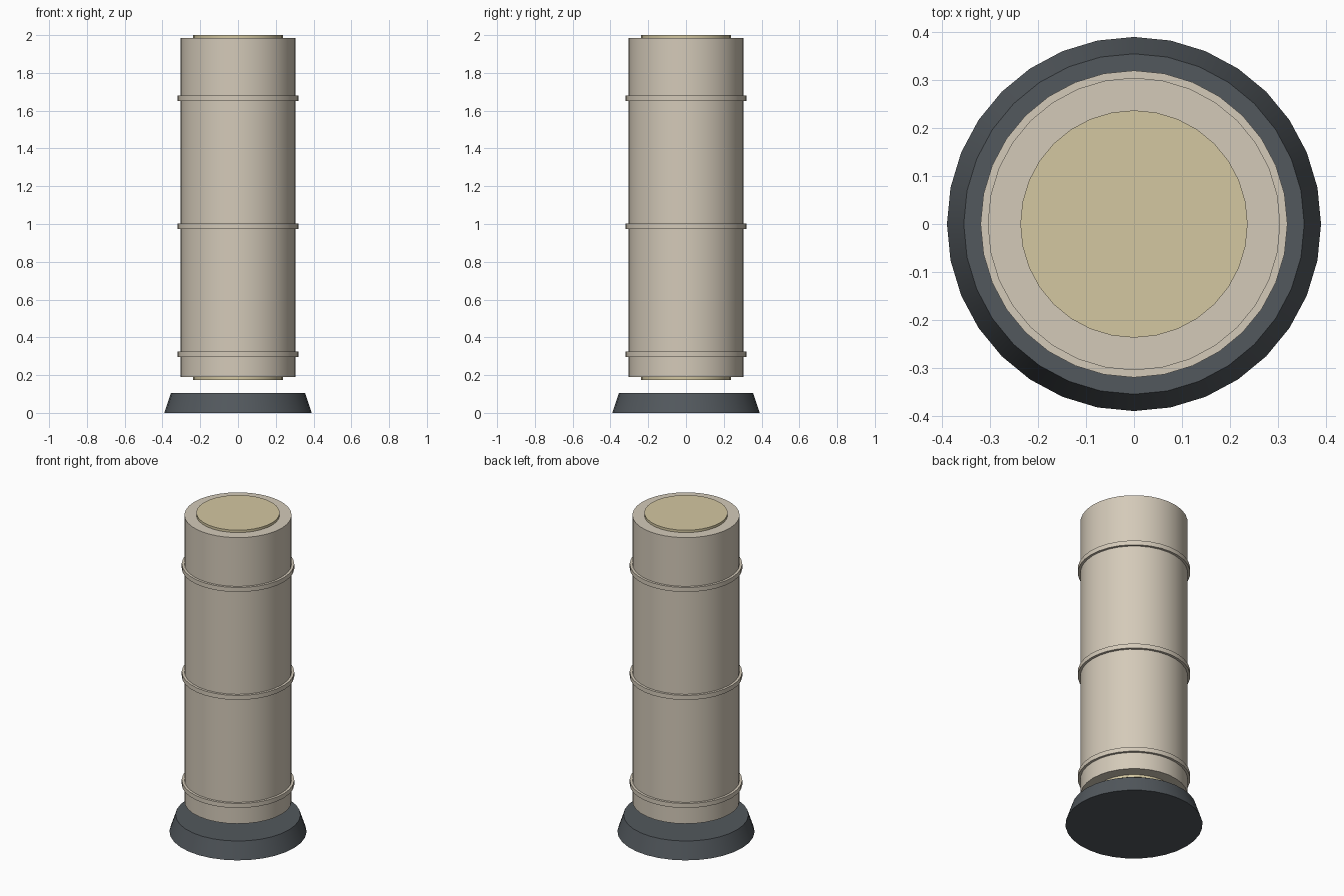
import bpy
import bmesh
import math

if "Cube" in bpy.data.objects:
    bpy.data.objects.remove(bpy.data.objects["Cube"])

SIDES = 32


def material(name, rgb):
    m = bpy.data.materials.new(name)
    # sRGB 0-255 to linear
    lin = [((c / 255 + 0.055) / 1.055) ** 2.4 for c in rgb]
    m.diffuse_color = (*lin, 1)
    m.use_nodes = True
    m.node_tree.nodes["Principled BSDF"].inputs["Base Color"].default_value = m.diffuse_color
    return m


cream = material("warm_cream", (212, 202, 185))
sand = material("sand_yellow", (211, 199, 161))
slate = material("dark_slate", (82, 88, 93))


def lathe(name, profile, mat, closed=False):
    """Revolve (radius, z) points; open profiles get end caps."""
    bm = bmesh.new()
    rings = []
    for r, z in profile:
        rings.append([bm.verts.new((r * math.cos(2 * math.pi * i / SIDES),
                                    r * math.sin(2 * math.pi * i / SIDES), z))
                      for i in range(SIDES)])
    pairs = list(zip(rings, rings[1:]))
    if closed:
        pairs.append((rings[-1], rings[0]))
    for a, b in pairs:
        for i in range(SIDES):
            j = (i + 1) % SIDES
            bm.faces.new((a[i], a[j], b[j], b[i]))
    if not closed:
        bm.faces.new(rings[0][::-1])
        bm.faces.new(rings[-1])
    bmesh.ops.recalc_face_normals(bm, faces=bm.faces)
    me = bpy.data.meshes.new(name)
    bm.to_mesh(me)
    bm.free()
    me.materials.append(mat)
    ob = bpy.data.objects.new(name, me)
    bpy.context.collection.objects.link(ob)
    bpy.ops.object.select_all(action='DESELECT')
    ob.select_set(True)
    bpy.context.view_layer.objects.active = ob
    bpy.ops.object.shade_smooth_by_angle(angle=math.radians(30))
    return ob


# Tapered pedestal
lathe("base", [(0.39, 0), (0.355, 0.105)], slate)

# Column floating above the base
lathe("column", [(0.305, 0.19), (0.305, 1.985)], cream)

# Discs at both ends of the column
lathe("bottom_disc", [(0.237, 0.175), (0.237, 0.192)], sand)
lathe("top_disc", [(0.237, 1.983), (0.237, 2.0)], sand)

# Three raised bands
for label, z in (("lower", 0.31), ("middle", 0.988), ("upper", 1.665)):
    lathe(label + "_band",
          [(0.30, z - 0.014), (0.32, z - 0.014),
           (0.32, z + 0.014), (0.30, z + 0.014)], cream, closed=True)
